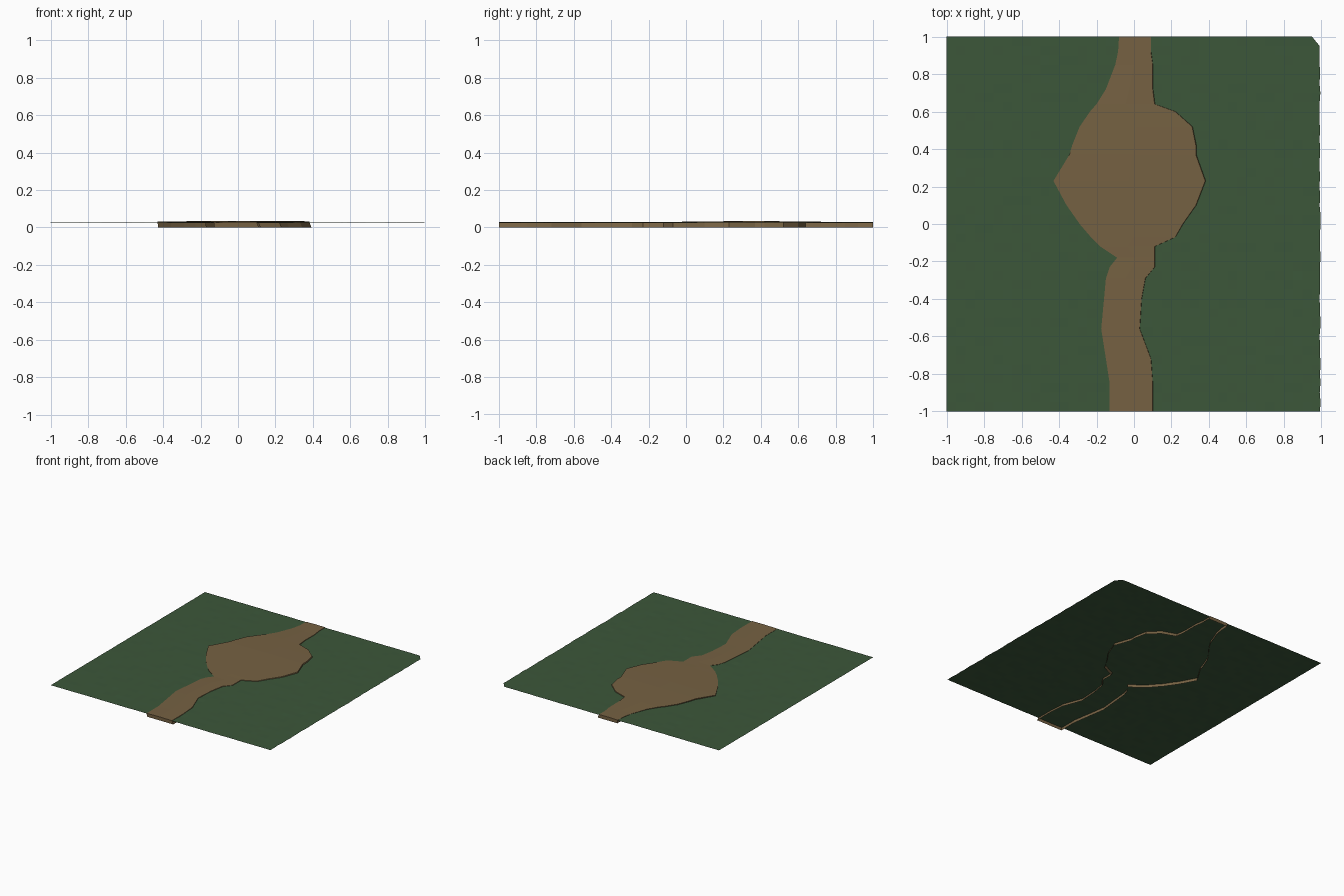
import bpy, bmesh, random

if "Cube" in bpy.data.objects:
    bpy.data.objects.remove(bpy.data.objects["Cube"])
random.seed(4)


def material(name, rgb):
    m = bpy.data.materials.new(name)
    m.diffuse_color = (*rgb, 1)
    m.use_nodes = True
    m.node_tree.nodes["Principled BSDF"].inputs["Base Color"].default_value = m.diffuse_color
    return m


def finish(bm, name, mat):
    bmesh.ops.recalc_face_normals(bm, faces=bm.faces)
    if sum(f.normal.z * f.calc_area() for f in bm.faces) < 0:
        bmesh.ops.reverse_faces(bm, faces=bm.faces)
    me = bpy.data.meshes.new(name)
    bm.to_mesh(me)
    bm.free()
    me.materials.append(mat)
    ob = bpy.data.objects.new(name, me)
    bpy.context.collection.objects.link(ob)
    return ob


# Grass sheet: fine grid, faintly uneven, one corner clipped
bm = bmesh.new()
bmesh.ops.create_grid(bm, x_segments=40, y_segments=40, size=1.0)
for v in bm.verts:
    if v.co.x > 0.99:
        v.co.x = 0.993 + random.uniform(-0.003, 0.003)
    v.co.z = 0.025 + random.uniform(-0.0008, 0.0008)
corner = [v for v in bm.verts if v.co.x > 0.98 and v.co.y > 0.98][0]
face = corner.link_faces[0]
rest = [v for v in face.verts if v != corner]
bmesh.ops.delete(bm, geom=[corner], context='VERTS')
bm.faces.new(rest)
finish(bm, "grass", material("grass_green", (0.045, 0.095, 0.042)))

# Dirt path: rows of (y, left x, right x), widening into a clearing
rows = [(-1, -.13, .10), (-.85, -.13, .10), (-.72, -.15, .09), (-.56, -.175, .03),
        (-.40, -.16, .04), (-.29, -.15, .06), (-.23, -.13, .11), (-.18, -.09, .11),
        (-.12, -.18, .11), (-.07, -.23, .22), (0, -.29, .26), (.10, -.36, .33),
        (.23, -.43, .38), (.37, -.345, .33), (.42, -.33, .33), (.52, -.29, .31),
        (.60, -.235, .22), (.64, -.20, .11), (.72, -.15, .10), (.85, -.10, .10),
        (.92, -.085, .09), (1, -.08, .09)]
bm = bmesh.new()
strip = []
for y, xl, xr in rows:
    z = 0.028 + 0.006 * max(0, 1 - abs(y - 0.35) / 0.5)
    profile = [(xl + .004, 0), (xl, z - .001), ((xl + xr) / 2, z + .001),
               (xr, z), (xr + .012, 0)]
    strip.append([bm.verts.new((x, y, h)) for x, h in profile])
for a, b in zip(strip, strip[1:]):
    for i in range(4):
        bm.faces.new((a[i], a[i + 1], b[i + 1], b[i]))
bm.faces.new(strip[0])
bm.faces.new(strip[-1])
finish(bm, "dirt_path", material("dirt_brown", (0.18, 0.12, 0.055)))
